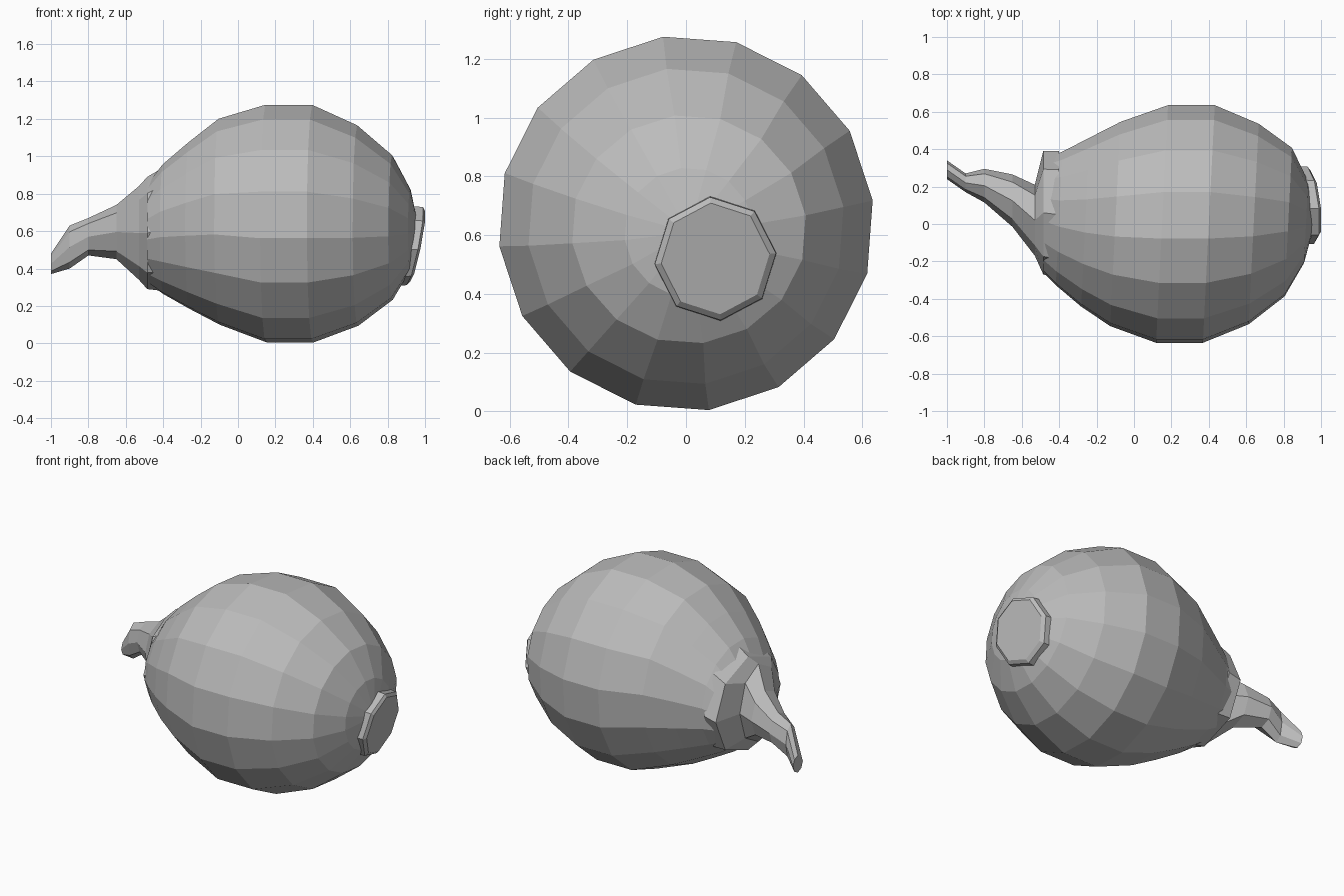
import bpy, bmesh, math

cube = bpy.data.objects.get("Cube")
if cube:
    bpy.data.objects.remove(cube, do_unlink=True)

grey = bpy.data.materials.new("plain_grey")
grey.use_nodes = True
colour = (0.5, 0.5, 0.5, 1)
grey.diffuse_color = colour
grey.node_tree.nodes["Principled BSDF"].inputs["Base Color"].default_value = colour


def loft(name, rings, sides, roll, shear=0.0, lean=0.0):
    """Skin elliptical rings (x, centre y, centre z, radius y, radius z) along x."""
    bm = bmesh.new()
    loops = []
    for x, cy, cz, ry, rz in rings:
        loop = []
        for i in range(sides):
            a = math.radians(roll) + math.tau * i / sides
            dy, dz = ry * math.sin(a), rz * math.cos(a)
            loop.append(bm.verts.new((x + shear * dy + lean * dz, cy + dy, cz + dz)))
        loops.append(loop)
    for a, b in zip(loops, loops[1:]):
        for i in range(sides):
            j = (i + 1) % sides
            bm.faces.new((a[i], a[j], b[j], b[i]))
    bm.faces.new(loops[0])
    bm.faces.new(loops[-1])
    bmesh.ops.recalc_face_normals(bm, faces=bm.faces)
    mesh = bpy.data.meshes.new(name)
    bm.to_mesh(mesh)
    bm.free()
    mesh.materials.append(grey)
    obj = bpy.data.objects.new(name, mesh)
    bpy.context.collection.objects.link(obj)
    return obj


# Plump faceted body, rounded at +x and tapering towards the stem
loft("fruit_body", [
    (-0.47, 0.05, 0.59, 0.31, 0.28),
    (-0.40, 0.03, 0.61, 0.36, 0.35),
    (-0.26, 0.01, 0.63, 0.455, 0.45),
    (-0.10, 0.0, 0.65, 0.55, 0.555),
    (0.15, 0.0, 0.64, 0.64, 0.64),
    (0.40, 0.0, 0.64, 0.64, 0.64),
    (0.64, 0.0, 0.63, 0.54, 0.54),
    (0.825, 0.01, 0.62, 0.40, 0.39),
    (0.92, 0.01, 0.61, 0.22, 0.22),
    (0.955, 0.01, 0.61, 0.06, 0.06),
], 16, -7, shear=0.05)

# Collar that steps in to a crooked stem
loft("stem", [
    (-0.40, 0.05, 0.61, 0.34, 0.33),
    (-0.485, 0.06, 0.59, 0.33, 0.30),
    (-0.53, 0.02, 0.59, 0.19, 0.25),
    (-0.65, 0.125, 0.595, 0.14, 0.145),
    (-0.80, 0.205, 0.57, 0.09, 0.10),
    (-0.90, 0.22, 0.515, 0.05, 0.115),
    (-1.00, 0.29, 0.425, 0.05, 0.055),
], 8, 0)

# Raised eight-sided disc on the blossom end
loft("end_disc", [
    (0.86, 0.10, 0.52, 0.21, 0.215),
    (0.945, 0.10, 0.52, 0.207, 0.21),
    (0.96, 0.10, 0.52, 0.185, 0.19),
], 8, -5, shear=-0.1, lean=0.2)
